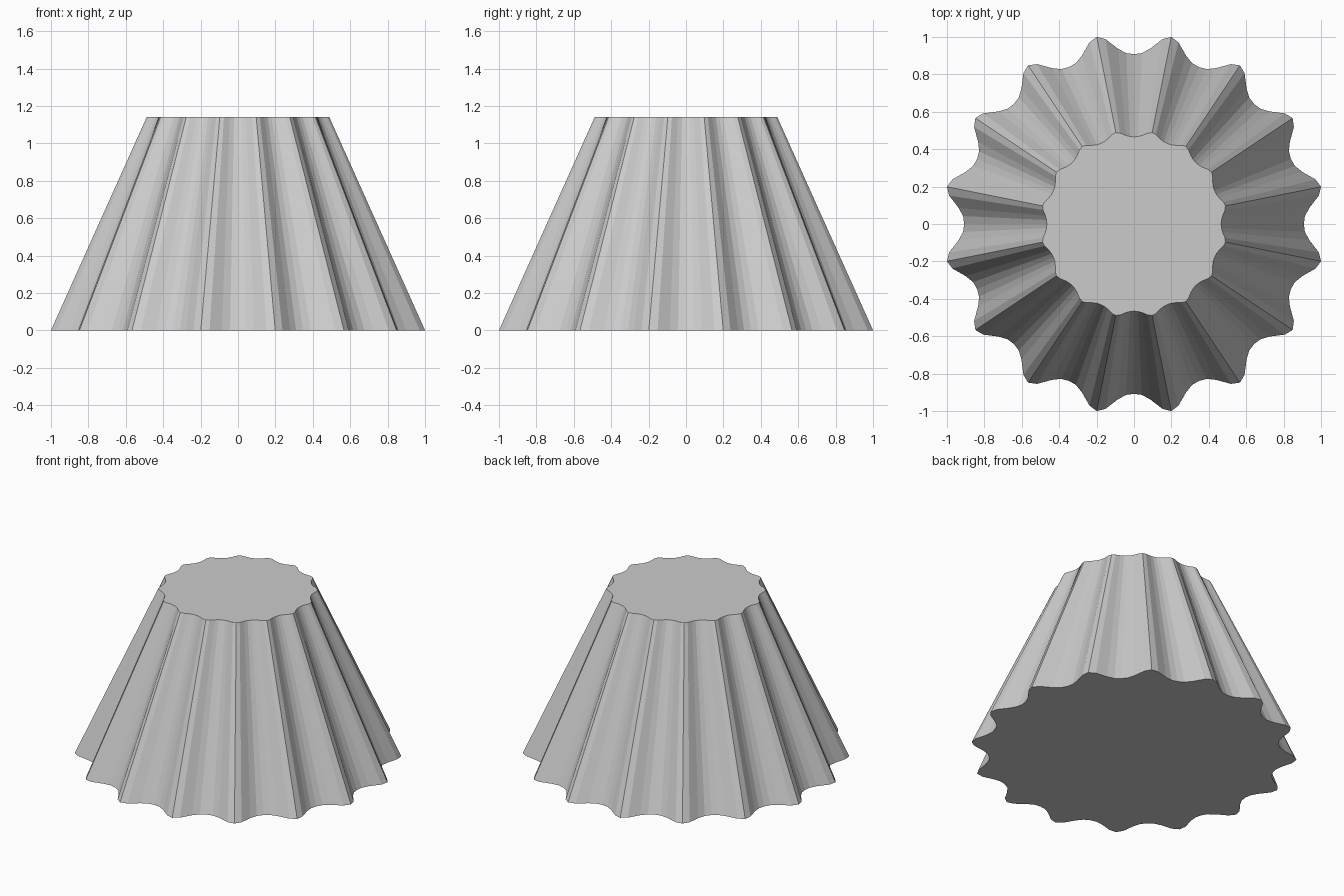
import bpy, bmesh, math

if "Cube" in bpy.data.objects:
    bpy.data.objects.remove(bpy.data.objects["Cube"])

LOBES, HEIGHT = 16, 1.14
# One flute: (degrees from the ridge, depth 0 = ridge .. 1 = groove)
FLUTE = [(0, 0), (2.5, .18), (6, .70), (8.6, .94), (11.25, 1.0),
         (13.9, .94), (16.5, .70), (20, .18)]

def ring(bm, ridge, groove, z):
    verts = []
    for k in range(LOBES):
        for deg, d in FLUTE:
            a = math.radians(11.25 + 22.5 * k + deg)
            r = ridge + (groove - ridge) * d
            verts.append(bm.verts.new((r * math.cos(a), r * math.sin(a), z)))
    return verts

# Fluted tapered body with closed ends
bm = bmesh.new()
low = ring(bm, 1.02, 0.908, 0)
high = ring(bm, 0.498, 0.466, HEIGHT)
n = len(low)
for i in range(n):
    j = (i + 1) % n
    bm.faces.new((low[i], low[j], high[j], high[i]))
bm.faces.new(high)
bm.faces.new(low[::-1])
mesh = bpy.data.meshes.new("fluted_body")
bm.to_mesh(mesh)
bm.free()
bpy.context.collection.objects.link(bpy.data.objects.new("fluted_body", mesh))
